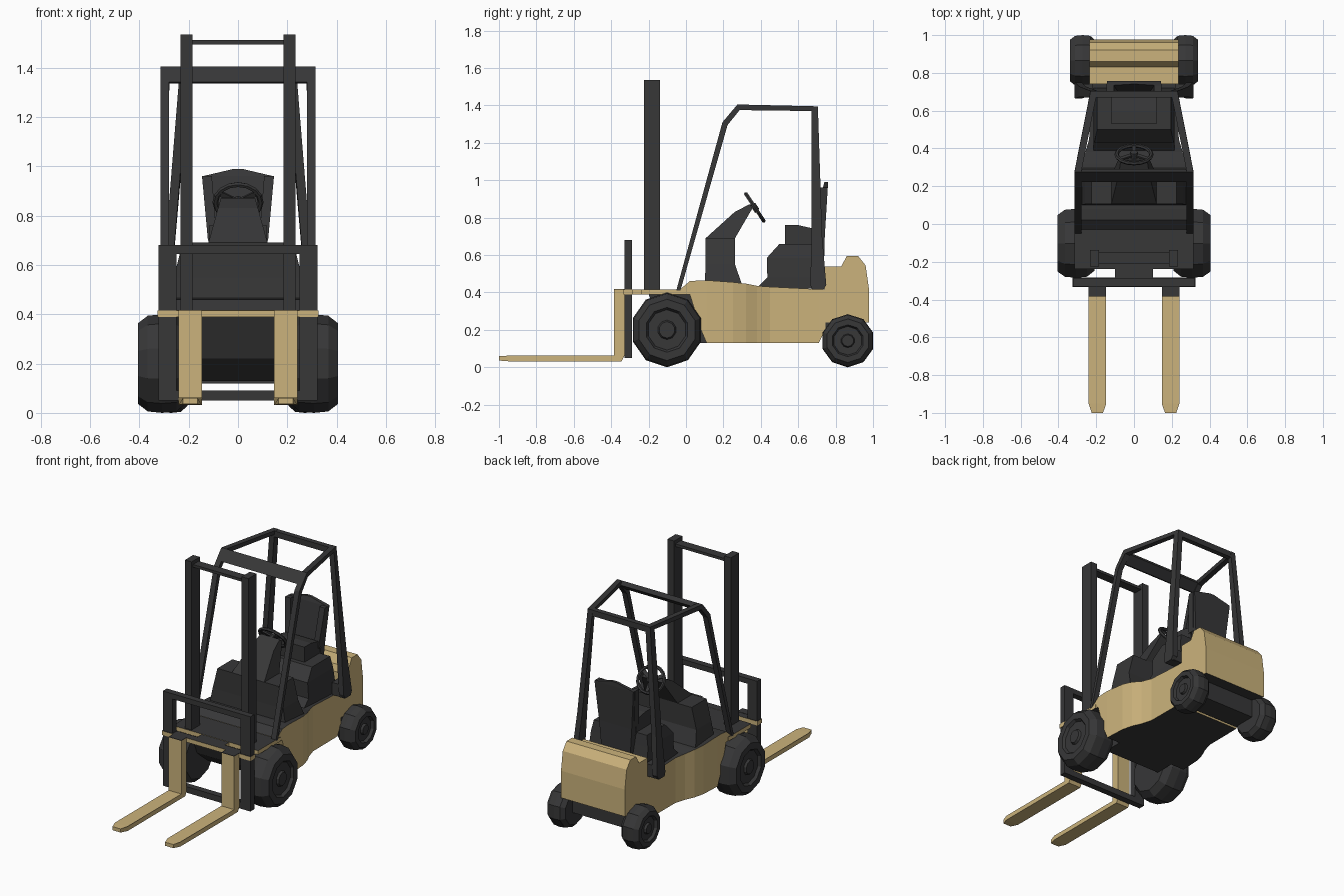
import bpy, bmesh, math
from mathutils import Matrix, Vector

if "Cube" in bpy.data.objects:
    bpy.data.objects.remove(bpy.data.objects["Cube"])


def material(name, rgb):
    m = bpy.data.materials.new(name)
    m.diffuse_color = (*rgb, 1)
    m.use_nodes = True
    m.node_tree.nodes["Principled BSDF"].inputs["Base Color"].default_value = m.diffuse_color
    return m


TAN = material("tan paint", (0.6, 0.45, 0.2))
DARK = material("dark grey", (0.038, 0.038, 0.039))


def finish(name, bm, mats, mirror=False, rule=None):
    """Turn a bmesh into an object; rule(normal) picks the material slot."""
    bmesh.ops.recalc_face_normals(bm, faces=bm.faces[:])
    bm.normal_update()
    if rule:
        for f in bm.faces:
            f.material_index = int(rule(f.normal))
    me = bpy.data.meshes.new(name)
    bm.to_mesh(me)
    bm.free()
    for m in mats:
        me.materials.append(m)
    ob = bpy.data.objects.new(name, me)
    bpy.context.collection.objects.link(ob)
    if mirror:
        ob.modifiers.new("mirror", 'MIRROR').use_mirror_merge = False
    return ob


def loft(name, rings, mats=(DARK,), mirror=False, rule=None):
    """Skin a row of equal-sized point rings and cap both ends."""
    bm = bmesh.new()
    vs = [[bm.verts.new(p) for p in r] for r in rings]
    n = len(rings[0])
    for a, b in zip(vs, vs[1:]):
        for i in range(n):
            j = (i + 1) % n
            bm.faces.new((a[i], a[j], b[j], b[i]))
    bm.faces.new(vs[0])
    bm.faces.new(vs[-1])
    return finish(name, bm, mats, mirror, rule)


def prism(name, pts, x0, x1, mats=(DARK,), mirror=False, rule=None):
    """Side profile (y, z) stretched from x0 to x1 (numbers or functions of y, z)."""
    val = lambda x, y, z: x(y, z) if callable(x) else x
    return loft(name, [[(val(x, y, z), y, z) for y, z in pts] for x in (x0, x1)],
                mats, mirror, rule)


def box(name, x0, x1, y0, y1, z0, z1, mats=(DARK,), mirror=False, rule=None):
    return prism(name, [(y0, z0), (y1, z0), (y1, z1), (y0, z1)], x0, x1, mats, mirror, rule)


def rect_y(y, w, z0, z1):
    return [(-w, y, z0), (w, y, z0), (w, y, z1), (-w, y, z1)]


def rect_z(z, w, y0, y1):
    return [(-w, y0, z), (w, y0, z), (w, y1, z), (-w, y1, z)]


flat = lambda n: abs(n.z) > 0.6
top = lambda n: n.z > 0.6
under = lambda n: n.z < -0.6

# forks, with tapered tips
half = lambda y, z: 0.03 if y < -0.97 else 0.047
prism("fork", [(-1, 0.036), (-1, 0.06), (-0.95, 0.062), (-0.385, 0.062), (-0.385, 0.415),
               (-0.33, 0.415), (-0.33, 0.06), (-0.345, 0.032), (-0.95, 0.032)],
      lambda y, z: 0.194 - half(y, z), lambda y, z: 0.194 + half(y, z), (TAN,), True)
box("fork_cap", 0.147, 0.241, -0.385, -0.33, 0.415, 0.418, mirror=True)

# carriage frame
box("carriage_post", 0.25, 0.322, -0.33, -0.288, 0.05, 0.68, mirror=True)
box("carriage_top_rail", -0.322, 0.322, -0.33, -0.288, 0.645, 0.68)
box("carriage_bottom_rail", -0.322, 0.322, -0.33, -0.288, 0.05, 0.09)
box("carriage_plate", -0.326, 0.326, -0.334, -0.284, 0.388, 0.416, (TAN, DARK), rule=top)
box("carriage_link", -0.1, 0.1, -0.29, -0.23, 0.388, 0.415, (TAN, DARK), rule=top)

# mast
box("mast_post", 0.184, 0.233, -0.225, -0.138, 0.39, 1.535, mirror=True)
box("mast_crossbar", -0.19, 0.19, -0.21, -0.15, 1.494, 1.512)

# floor, front chassis and body
box("front_floor", -0.314, 0.314, -0.237, 0.0, 0.39, 0.417, (TAN, DARK), rule=flat)
prism("front_chassis", [(-0.2, 0.39), (-0.13, 0.22), (-0.02, 0.13), (0.12, 0.13), (0.12, 0.39)],
      -0.21, 0.21)
body = [(-0.03, 0.31, 0.39, 0.418), (0.02, 0.31, 0.39, 0.46), (0.08, 0.31, 0.2, 0.465),
        (0.11, 0.31, 0.13, 0.465), (0.25, 0.303, 0.13, 0.455), (0.32, 0.285, 0.13, 0.447),
        (0.38, 0.258, 0.13, 0.435), (0.45, 0.237, 0.13, 0.43), (0.71, 0.235, 0.13, 0.417),
        (0.745, 0.235, 0.2, 0.417)]
loft("body", [rect_y(*s) for s in body], (TAN, DARK), rule=flat)
prism("counterweight", [(0.74, 0.24), (0.74, 0.54), (0.83, 0.54), (0.86, 0.595), (0.92, 0.595),
                        (0.96, 0.545), (0.978, 0.42), (0.978, 0.24)],
      -0.235, 0.235, (TAN, DARK), rule=under)
box("rear_axle", -0.23, 0.23, 0.74, 0.9, 0.12, 0.24)

# dashboard console and steering column
loft("console", [rect_z(0.44, 0.28, 0.1, 0.3), rect_z(0.55, 0.26, 0.105, 0.262),
                 rect_z(0.69, 0.225, 0.105, 0.262)])
taper = lambda y, z: 0.12 - 0.05 * (z - 0.69) / 0.18
prism("steering_column", [(0.105, 0.69), (0.26, 0.83), (0.34, 0.872), (0.355, 0.85), (0.262, 0.69)],
      lambda y, z: -taper(y, z), taper)

# steering wheel, tilted towards the seat
R, r = 0.085, 0.011
tilt = Matrix.Translation((0, 0.368, 0.855)) @ Matrix.Rotation(math.radians(-56.5), 4, 'X')
bm = bmesh.new()
N, K = 16, 6
grid = []
for i in range(N):
    a = 2 * math.pi * i / N
    grid.append([])
    for k in range(K):
        b = 2 * math.pi * k / K
        d = R + r * math.cos(b)
        p = Vector((d * math.cos(a) * 1.08, d * math.sin(a), r * math.sin(b)))
        grid[-1].append(bm.verts.new(tilt @ p))
for i in range(N):
    g, h = grid[i], grid[(i + 1) % N]
    for k in range(K):
        m = (k + 1) % K
        bm.faces.new((g[k], h[k], h[m], g[m]))
for ang in (90, 210, 330):
    spoke = Matrix.Rotation(math.radians(ang), 4, 'Z') @ Matrix.Translation((R / 2, 0, 0))
    bmesh.ops.create_cube(bm, size=1, matrix=tilt @ spoke @ Matrix.Diagonal((R, 0.022, 0.01, 1)))
bmesh.ops.create_cone(bm, cap_ends=True, segments=8, radius1=0.026, radius2=0.02, depth=0.03, matrix=tilt)
finish("steering_wheel", bm, [DARK])

# engine cover and seat
loft("engine_cover", [rect_z(0.42, 0.215, 0.375, 0.72), rect_z(0.48, 0.215, 0.435, 0.715),
                      rect_z(0.585, 0.21, 0.432, 0.7), rect_z(0.66, 0.195, 0.5, 0.69)])
prism("seat_cushion", [(0.53, 0.64), (0.53, 0.76), (0.6, 0.76), (0.68, 0.742), (0.7, 0.64)],
      -0.118, 0.118)
loft("seat_back", [rect_z(0.44, 0.1, 0.68, 0.735), rect_z(0.7, 0.12, 0.7, 0.742),
                   rect_z(0.96, 0.143, 0.732, 0.758), rect_z(0.99, 0.015, 0.74, 0.758)])
loft("seat_wing", [[(a, y0, z), (b, y0, z), (b, y1, z), (a, y1, z)] for a, b, y0, y1, z in
                   ((0.085, 0.122, 0.67, 0.72, 0.7), (0.106, 0.146, 0.705, 0.745, 0.96))], mirror=True)

# overhead guard: one lofted strip per side, leaning inwards at the rear
clamp = lambda v: max(0.0, min(1.0, v))


def guard_x(y, z):
    return 0.315 - 0.085 * clamp((y - 0.28) / 0.42) * clamp((z - 0.42) / 0.97)


outer = [(-0.052, 0.41), (0.195, 1.31), (0.275, 1.405), (0.705, 1.395), (0.728, 0.7), (0.75, 0.44), (0.735, 0.415)]
inner = [(-0.03, 0.41), (0.222, 1.295), (0.287, 1.375), (0.67, 1.37), (0.672, 0.7), (0.664, 0.44), (0.675, 0.415)]
rings = []
for o, i in zip(outer, inner):
    xo, xi = guard_x(*o), guard_x(*i)
    rings.append([(xo - 0.036, *o), (xo, *o), (xi, *i), (xi - 0.036, *i)])
loft("guard_side", rings, mirror=True)
prism("guard_front_bar", [(0.222, 1.342), (0.275, 1.405), (0.29, 1.38), (0.24, 1.335)], -0.3, 0.3)
box("guard_rear_bar", -0.22, 0.22, 0.67, 0.704, 1.355, 1.394)
box("guard_foot", 0.22, 0.3, 0.672, 0.74, 0.418, 0.5, mirror=True)


# wheels: ten-sided lathe
def wheel(name, y, rad, x0, x1, squash):
    w = x1 - x0
    prof = [(x0, 0), (x0, 0.8), (x0 + 0.2 * w, 0.97), (x0 + 0.5 * w, 1), (x0 + 0.8 * w, 0.97),
            (x1, 0.82), (x1, 0.6), (x1 - 0.018, 0.54), (x1 - 0.018, 0.26), (x1 - 0.004, 0.22), (x1 - 0.004, 0)]
    bm = bmesh.new()
    vs = [bm.verts.new((x, 0, q * rad)) for x, q in prof]
    edges = [bm.edges.new(e) for e in zip(vs, vs[1:])]
    bmesh.ops.spin(bm, geom=vs + edges, axis=(1, 0, 0), cent=(0, 0, 0),
                   angle=2 * math.pi, steps=10, use_merge=True)
    bmesh.ops.remove_doubles(bm, verts=bm.verts[:], dist=1e-5)
    bmesh.ops.transform(bm, verts=bm.verts[:],
                        matrix=Matrix.Translation((0, y, rad)) @ Matrix.Diagonal((1, squash, 1, 1)))
    finish(name, bm, [DARK], True)


wheel("front_wheel", -0.102, 0.2, 0.21, 0.405, 0.96)
wheel("rear_wheel", 0.865, 0.142, 0.205, 0.338, 1.0)
